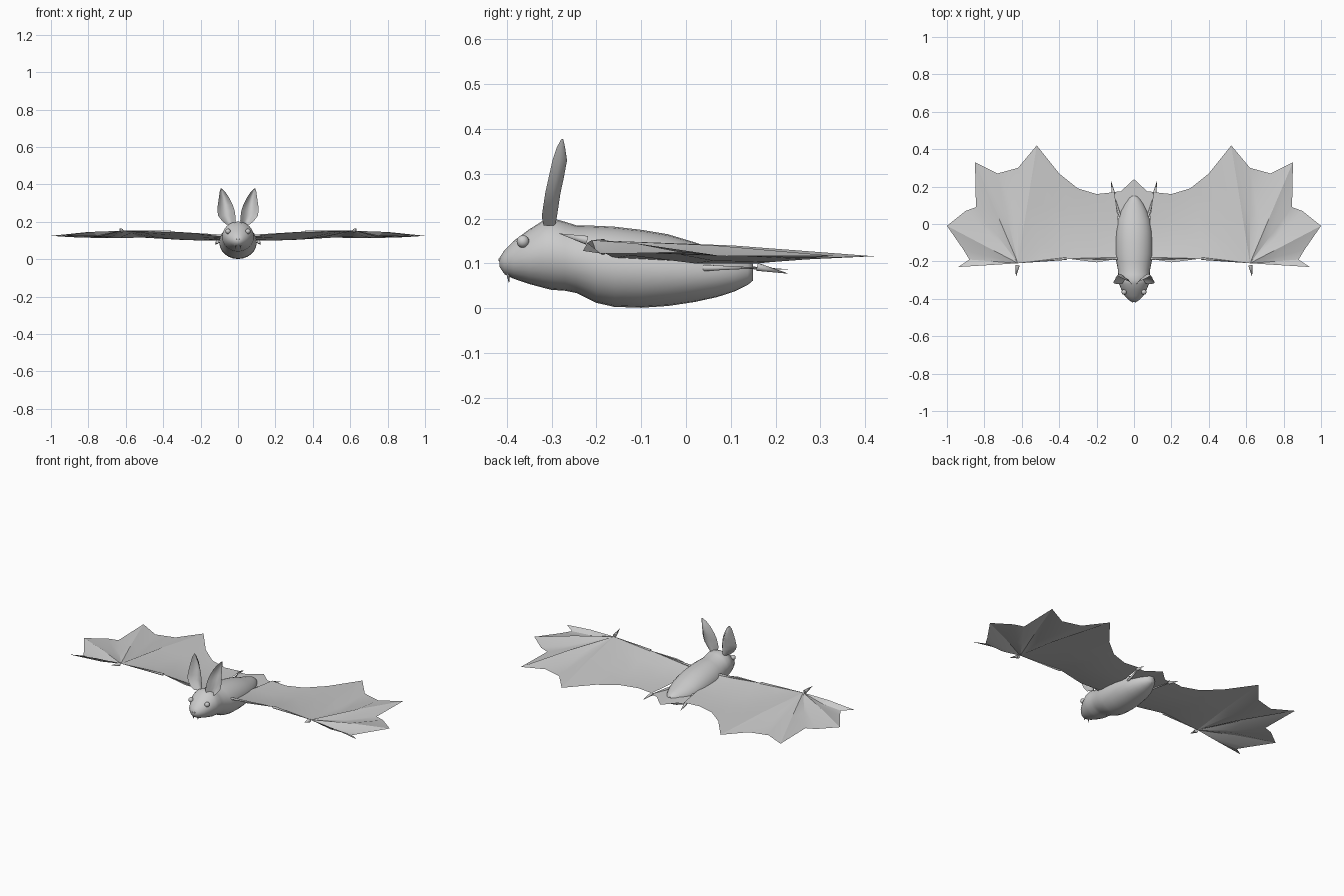
import bpy, math
from mathutils import Vector

cube = bpy.data.objects.get("Cube")
if cube:
    bpy.data.objects.remove(cube, do_unlink=True)

grey = bpy.data.materials.new("plain grey")
grey.use_nodes = True
colour = (0.6, 0.6, 0.6, 1)
grey.diffuse_color = colour
grey.node_tree.nodes["Principled BSDF"].inputs["Base Color"].default_value = colour


def finish(obj, angle=40):
    obj.data.materials.append(grey)
    bpy.ops.object.select_all(action='DESELECT')
    bpy.context.view_layer.objects.active = obj
    obj.select_set(True)
    bpy.ops.object.shade_smooth_by_angle(angle=math.radians(angle))
    return obj


def make(name, verts, faces, angle=40):
    mesh = bpy.data.meshes.new(name)
    mesh.from_pydata(verts, [], faces)
    obj = bpy.data.objects.new(name, mesh)
    bpy.context.collection.objects.link(obj)
    return finish(obj, angle)


def pair(name, verts, faces, angle=40):
    """Make a left part and its mirrored right twin."""
    make("left_" + name, verts, faces, angle)
    make("right_" + name, [(-x, y, z) for x, y, z in verts],
         [f[::-1] for f in faces], angle)


def spike(name, base, tip, radius, sides=6):
    base, tip = Vector(base), Vector(tip)
    turn = (tip - base).to_track_quat('Z', 'Y')
    ring = [base + turn @ Vector((radius * math.cos(a), radius * math.sin(a), 0))
            for a in (math.tau * i / sides for i in range(sides))]
    faces = [(i, (i + 1) % sides, sides) for i in range(sides)]
    pair(name, [tuple(v) for v in ring + [tip]], faces + [tuple(range(sides))[::-1]], 65)


# Body and head: oval rings given as y, bottom, top, half width
rings = [(-.416, .092, .113, .014), (-.405, .076, .13, .03), (-.385, .066, .15, .05),
         (-.35, .054, .176, .068), (-.32, .046, .195, .08), (-.30, .041, .201, .084),
         (-.27, .039, .193, .085), (-.245, .034, .185, .086), (-.20, .012, .184, .095),
         (-.16, .003, .182, .1), (-.10, .001, .175, .1), (-.04, .005, .165, .097),
         (.02, .014, .147, .087), (.07, .025, .13, .07), (.11, .038, .118, .05),
         (.138, .052, .107, .03), (.15, .062, .098, .016)]
SEG = 24
verts, faces = [], []
for y, low, high, half in rings:
    for i in range(SEG):
        a = math.tau * i / SEG
        verts.append((half * math.cos(a), y,
                      (low + high) / 2 + (high - low) / 2 * math.sin(a)))
for r in range(len(rings) - 1):
    for i in range(SEG):
        a, b = r * SEG + i, r * SEG + (i + 1) % SEG
        faces.append((a, b, b + SEG, a + SEG))
faces.append(tuple(range(SEG))[::-1])
faces.append(tuple(range(len(verts) - SEG, len(verts))))
make("body", verts, faces, 50)

# Eyes and nostrils
for side, sx in (("left", 1), ("right", -1)):
    for part, pos, r in (("eye", (.053, -.364, .149), .014),
                         ("nostril", (.008, -.415, .108), .004)):
        bpy.ops.mesh.primitive_uv_sphere_add(segments=16, ring_count=10, radius=r,
                                             location=(sx * pos[0], pos[1], pos[2]))
        eye = bpy.context.object
        eye.name = f"{side}_{part}"
        finish(eye, 60)

# Fangs and thumb claws
spike("fang", (.014, -.397, .08), (.015, -.395, .055), .005)
spike("thumb_claw", (.622, -.222, .152), (.632, -.285, .167), .011)

# Ears: cupped leaves, rows given as inner x, outer x, z, edge y
rows = [(.018, .062, .185, -.318), (.012, .086, .205, -.322), (.014, .106, .232, -.318),
        (.018, .110, .258, -.314), (.028, .108, .29, -.307), (.048, .102, .33, -.298),
        (.068, .098, .36, -.288), (.086, .092, .378, -.278)]
COLS = 6
verts, faces = [], []
for inner, outer, z, y in rows:
    for c in range(COLS + 1):
        t = c / COLS
        depth = min(.034, (outer - inner) * .6)
        verts.append((inner + (outer - inner) * t, y + depth * math.sin(math.pi * t), z))
for r in range(len(rows) - 1):
    for c in range(COLS):
        a = r * (COLS + 1) + c
        faces.append((a, a + 1, a + COLS + 2, a + COLS + 1))
pair("ear", verts, faces, 60)

# Wing fan: fingers spread from the wrist, membrane sagging between them
wrist = (.62, -.21, .152)
rim = [(.94, -.23, .128), (.88, -.19, .122), (.91, -.14, .122), (1, -.01, .125),
       (.9, .07, .118), (.845, .09, .116), (.85, .33, .117), (.73, .27, .112),
       (.62, .30, .112), (.52, .42, .116)]
fingers = {0, 3, 6, 9}
mids = []
for i, p in enumerate(rim):
    sag = .006 if i in fingers else -.012
    mids.append(tuple((a + b) / 2 + (sag if k == 2 else 0)
                      for k, (a, b) in enumerate(zip(wrist, p))))
n = len(rim)
verts = [wrist] + mids + rim
faces = []
for i in range(1, n):
    faces += [(0, i, i + 1), (i, i + n, i + n + 1, i + 1)]
pair("wing_tip", verts, faces, 20)

# Inner wing: arm edge, elbow fold, middle and trailing edge
front = [(.08, -.185, .125), (.2, -.205, .135), (.36, -.185, .148), (.49, -.2, .15), wrist]
fold = [(.08, -.16, .112), (.2, -.125, .118), (.36, -.09, .13), (.49, -.11, .138), wrist]
middle = [(.085, .03, .103), (.2, .02, .1), (.34, .06, .106), (.45, .1, .118), mids[-1]]
trail = [(.105, .17, .1), (.2, .16, .1), (.3, .19, .103), (.4, .27, .109), rim[-1]]
strips = [front, fold, middle, trail]
verts = [p for strip in strips for p in strip]
faces = []
for r in range(3):
    for c in range(4):
        a = r * 5 + c
        quad = (a + 5, a + 6, a + 1, a)
        faces.append(quad if (r, c) != (0, 3) else (a + 5, a + 6, a))
pair("inner_wing", verts, faces, 20)

# Arm bone along the leading edge
for a, b, name in ((front[0], front[2], "upper_arm"), (front[2], wrist, "forearm")):
    spike(name, a, b, .007)

# Tail membrane, legs and feet
pair("tail_membrane", [(0, .06, .1), (.085, .06, .088), (.115, .17, .092),
                       (.07, .175, .09), (0, .24, .086)], [(0, 1, 2, 3, 4)], 20)
spike("leg", (.075, .04, .09), (.115, .18, .09), .008)
spike("foot", (.11, .16, .092), (.123, .23, .077), .01)
